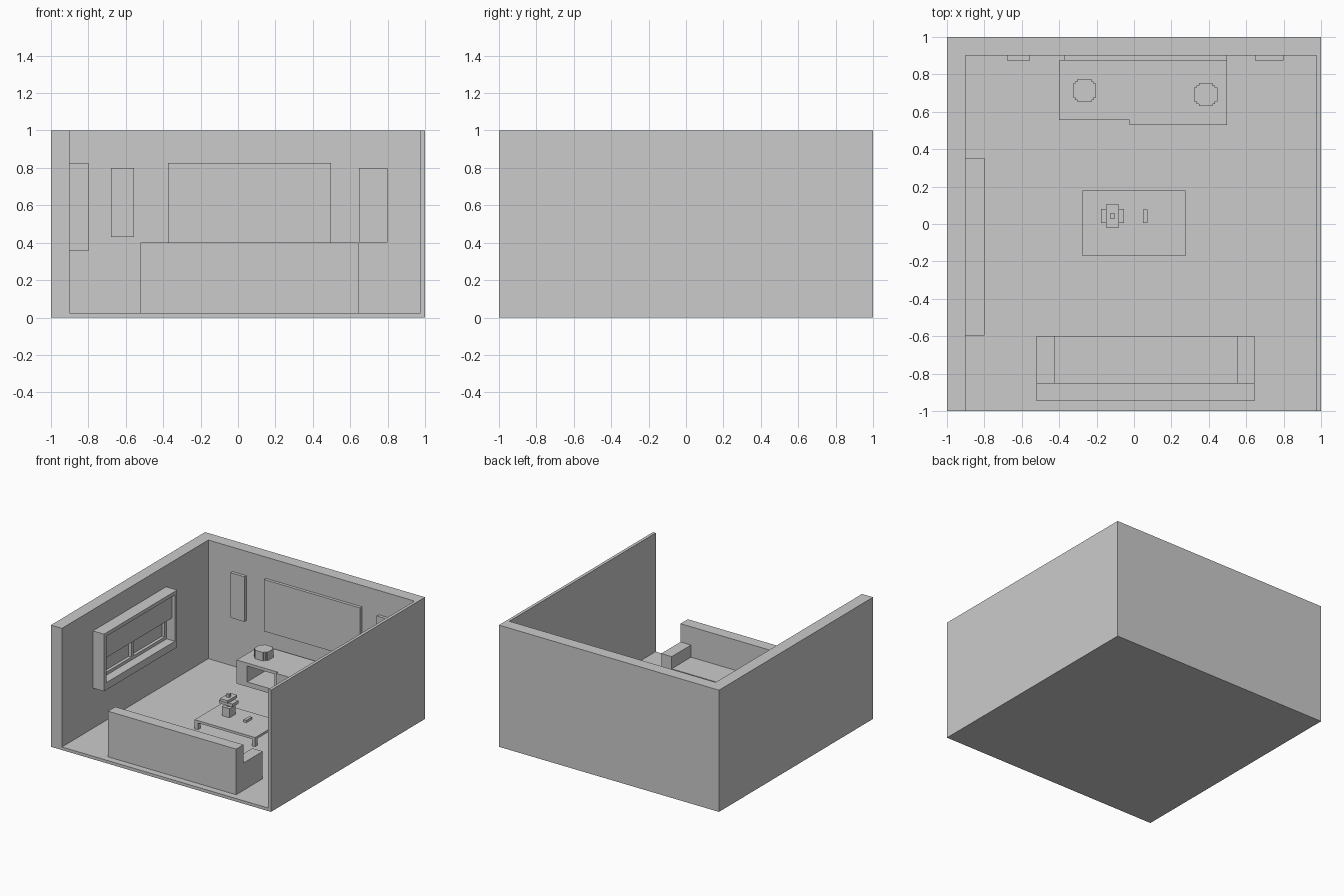
import bpy, bmesh

if "Cube" in bpy.data.objects:
    bpy.data.objects.remove(bpy.data.objects["Cube"])


def make(name, boxes):
    """One object from boxes given as (x0, x1), (y0, y1), (z0, z1)."""
    bm = bmesh.new()
    for xs, ys, zs in boxes:
        verts = bmesh.ops.create_cube(bm, size=1)["verts"]
        for v in verts:
            v.co = (xs[v.co.x > 0], ys[v.co.y > 0], zs[v.co.z > 0])
    mesh = bpy.data.meshes.new(name)
    bm.to_mesh(mesh)
    bm.free()
    ob = bpy.data.objects.new(name, mesh)
    bpy.context.collection.objects.link(ob)
    return ob


def prism(name, outline, z0, z1):
    """Vertical extrusion of a closed xy outline."""
    bm = bmesh.new()
    face = bm.faces.new([bm.verts.new((x, y, z0)) for x, y in outline])
    top = bmesh.ops.extrude_face_region(bm, geom=[face])["geom"]
    for v in top:
        if isinstance(v, bmesh.types.BMVert):
            v.co.z = z1
    bmesh.ops.recalc_face_normals(bm, faces=bm.faces)
    mesh = bpy.data.meshes.new(name)
    bm.to_mesh(mesh)
    bm.free()
    ob = bpy.data.objects.new(name, mesh)
    bpy.context.collection.objects.link(ob)


# room shell: L-shaped thick walls open at the front, with a thin right wall
F = 0.025
prism("floor", [(-1, -1), (1, -1), (1, 1), (-1, 1)], 0, F)
prism("walls", [(-1, -1), (-0.9, -1), (-0.9, 0.9), (0.975, 0.9),
                (0.975, -1), (1, -1), (1, 1), (-1, 1)], F, 1)

# sofa facing the television
make("sofa_back", [((-0.52, 0.645), (-0.945, -0.85), (F, 0.4))])
make("sofa_seat", [((-0.425, 0.55), (-0.85, -0.6), (F, 0.15))])
for side, xs in (("left", (-0.52, -0.425)), ("right", (0.55, 0.645))):
    make("sofa_arm_" + side, [(xs, (-0.85, -0.6), (F, 0.25))])

# coffee table with four corner legs
make("table_top", [((-0.275, 0.275), (-0.17, 0.178), (0.08, 0.1))])
make("table_legs", [((x, x + 0.03), (y, y + 0.03), (F, 0.08))
                    for x in (-0.275, 0.245) for y in (-0.17, 0.148)])
make("remote_control", [((0.048, 0.072), (0.005, 0.077), (0.1, 0.12))])

# potted plant
make("plant_pot", [((-0.15, -0.08), (0.005, 0.08), (0.1, 0.175))])
make("plant_stem", [((-0.128, -0.102), (0.029, 0.055), (0.175, 0.275))])
make("plant_leaves", [((-0.177, -0.053), (0.005, 0.08), (0.195, 0.22)),
                      ((-0.15, -0.08), (-0.02, 0.104), (0.228, 0.25))])

# media cabinet: open shelf on the left, projecting closed part on the right
B, T = 0.085, 0.28
Y = (0.555, 0.875)
make("cabinet_shelf", [((-0.4, -0.305), Y, (B, T)),
                       ((-0.305, -0.055), Y, (T - 0.025, T)),
                       ((-0.305, -0.055), Y, (B, B + 0.04)),
                       ((-0.305, -0.055), (0.85, 0.875), (B + 0.04, T - 0.025)),
                       ((-0.055, -0.025), Y, (B, T))])
make("cabinet_closed", [((-0.025, 0.498), (0.53, 0.875), (B, T))])
make("cabinet_wall_bracket", [((-0.3, 0.4), (0.875, 0.9), (0.12, 0.25))])

# rounded pots on the cabinet, stepped octagon outlines
for name, cx, cy in (("left_pot", -0.265, 0.713), ("right_pot", 0.384, 0.692)):
    a, b = 0.062, 0.037
    c = (a + b) / 2
    quarter = [(a, b), (c, b), (c, c), (b, c), (b, a)]
    ring = []
    for _ in range(4):
        ring += quarter
        quarter = [(-y, x) for x, y in quarter]
    prism(name, [(cx + x, cy + y) for x, y in ring], T, 0.35)

# television and wall panels
make("television", [((-0.375, 0.497), (0.875, 0.9), (0.4, 0.825))])
make("left_wall_panel", [((-0.68, -0.555), (0.875, 0.9), (0.43, 0.8))])
make("right_wall_panel", [((0.648, 0.8), (0.875, 0.9), (0.4, 0.8))])

# window on the left wall: deep frame, sash bars and half-lowered blind
X = (-0.9, -0.8)
y0, y1, z0, z1 = -0.597, 0.353, 0.355, 0.825
make("window_frame", [(X, (y0, y0 + 0.03), (z0, z1)),
                      (X, (y1 - 0.03, y1), (z0, z1)),
                      (X, (y0 + 0.03, y1 - 0.03), (z1 - 0.03, z1)),
                      (X, (y0 + 0.03, y1 - 0.03), (z0, z0 + 0.06))])
S = (-0.9, -0.875)
ym = (y0 + y1) / 2
make("window_sash", [(S, (y0 + 0.03, y1 - 0.03), (0.415, 0.44)),
                     (S, (y0 + 0.03, y0 + 0.055), (0.44, 0.795)),
                     (S, (y1 - 0.055, y1 - 0.03), (0.44, 0.795)),
                     (S, (ym - 0.0125, ym + 0.0125), (0.44, 0.795))])
make("window_blind", [((-0.85, -0.825), (y0 + 0.03, y1 - 0.03), (0.6, 0.795))])
